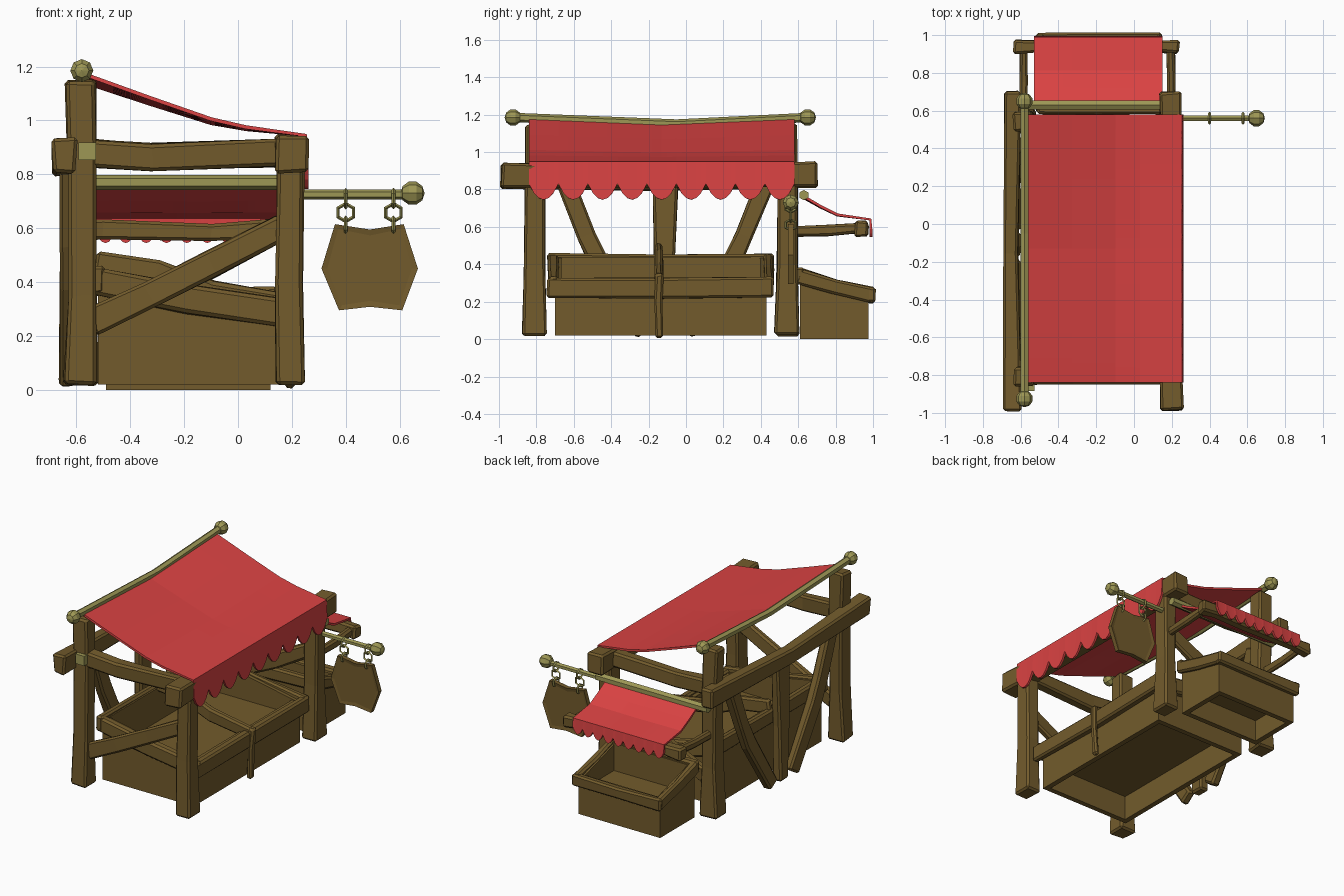
import bpy, bmesh, math, random
from mathutils import Vector, Matrix

if "Cube" in bpy.data.objects:
    bpy.data.objects.remove(bpy.data.objects["Cube"])

random.seed(4)


def material(name, rgb):
    m = bpy.data.materials.new(name)
    m.diffuse_color = (*rgb, 1)
    m.use_nodes = True
    m.node_tree.nodes["Principled BSDF"].inputs["Base Color"].default_value = m.diffuse_color
    return m


WOOD = material("wood", (0.17, 0.105, 0.025))
RED = material("red_cloth", (0.70, 0.055, 0.055))
BRASS = material("brass", (0.34, 0.31, 0.09))
X, Y, Z = Vector((1, 0, 0)), Vector((0, 1, 0)), Vector((0, 0, 1))


def finish(name, bm, mat):
    bmesh.ops.recalc_face_normals(bm, faces=bm.faces)
    me = bpy.data.meshes.new(name)
    bm.to_mesh(me)
    bm.free()
    me.materials.append(mat)
    ob = bpy.data.objects.new(name, me)
    bpy.context.collection.objects.link(ob)
    return ob


def sweep(name, pts, sizes, side, mat=WOOD, sides=4, jitter=0.0, bevel=0.0):
    """Section of (width along side, height across it) carried along a path."""
    pts = [Vector(p) for p in pts]
    if not isinstance(sizes, list):
        sizes = [sizes] * len(pts)
    bm, rings = bmesh.new(), []
    for i, p in enumerate(pts):
        t = (pts[min(i + 1, len(pts) - 1)] - pts[max(i - 1, 0)]).normalized()
        up = t.cross(side).normalized()
        k = 0.5 / math.cos(math.pi / 4) if sides == 4 else 0.5
        ring = []
        for j in range(sides):
            a = 2 * math.pi * (j + 0.5) / sides
            q = p + side * math.cos(a) * sizes[i][0] * k + up * math.sin(a) * sizes[i][1] * k
            q += Vector([random.uniform(-jitter, jitter) for _ in range(3)])
            ring.append(bm.verts.new(q))
        rings.append(ring)
    for a, b in zip(rings, rings[1:]):
        for j in range(sides):
            bm.faces.new((a[j], a[(j + 1) % sides], b[(j + 1) % sides], b[j]))
    bm.faces.new(rings[0])
    bm.faces.new(rings[-1])
    ob = finish(name, bm, mat)
    if bevel:
        mod = ob.modifiers.new("chamfer", 'BEVEL')
        mod.width, mod.segments = bevel, 1
    return ob


def timber(name, pts, sizes, side):
    return sweep(name, pts, sizes, side, jitter=0.006, bevel=0.012)


def knob(name, loc, axis, r=0.045):
    bm = bmesh.new()
    rot = Z.rotation_difference(axis).to_matrix().to_4x4()
    bmesh.ops.create_uvsphere(bm, u_segments=8, v_segments=5, radius=r,
                              matrix=Matrix.Translation(loc) @ rot)
    finish(name, bm, BRASS)


# Corner posts: tall on the left, short on the right
for y, end in ((-0.81, "front"), (0.54, "back")):
    timber(end + "_tall_post", [(-0.585, y, 0.02), (-0.58, y, 0.35), (-0.58, y + .005, 0.85), (-0.585, y, 1.15)],
           [(0.125, 0.13), (0.105, 0.11), (0.10, 0.105), (0.11, 0.10)], X)
    timber(end + "_short_post", [(0.195, y, 0.02), (0.19, y, 0.4), (0.195, y, 0.86)],
           [(0.115, 0.13), (0.095, 0.105), (0.10, 0.11)], X)
    # Cross rail and diagonal brace between the posts
    timber(end + "_cross_rail", [(-0.56, y, 0.88), (-0.32, y, 0.865), (0.2, y, 0.88)], (0.075, 0.10), Y)
    timber(end + "_diagonal_brace", [(-0.55, y, 0.25), (-0.33, y, 0.35), (-0.1, y, 0.465), (0.17, y, 0.61)],
           (0.05, 0.10), Y)

# Long rails along the stall
timber("left_long_rail", [(-0.645, -0.99, 0.87), (-0.65, -0.15, 0.845), (-0.645, 0.70, 0.87)],
       [(0.09, 0.13), (0.075, 0.10), (0.09, 0.13)], X)
timber("right_long_rail", [(0.20, -0.985, 0.875), (0.195, -0.75, 0.875), (0.195, 0.4, 0.875), (0.195, 0.70, 0.88)],
       [(0.125, 0.14), (0.11, 0.12), (0.11, 0.12), (0.12, 0.14)], X)

# Left wall: centre stud and V braces
timber("centre_stud", [(-0.63, -0.11, 0.02), (-0.63, -0.115, 0.4), (-0.63, -0.11, 0.82)],
       [(0.07, 0.09), (0.06, 0.11), (0.06, 0.14)], X)
for s, n in ((-1, "front"), (1, "back")):
    timber(n + "_wall_brace", [(-0.63, -0.11 + s * d, z) for d, z in ((0.11, 0.03), (0.35, 0.40), (0.42, 0.55), (0.53, 0.83))],
           (0.06, 0.10), X)


def crate(name, P, side_u, side_v, u, v, z0, tops, rim, over, floor_z):
    """Open crate, high at u[0] and low at u[1]; P maps (u, v, z) to the world."""
    (u0, u1), (v0, v1), (t0, t1) = u, v, tops
    th = 0.035
    for uu, t, n in ((u0 + th / 2, t0, "high"), (u1 - th / 2, t1, "low")):
        h = t - 0.02 - z0
        sweep(f"{name}_{n}_wall", [P(uu, v0, z0 + h / 2), P(uu, v1, z0 + h / 2)], (th, h), side_u)
    for vv, n in ((v0 + th / 2, "a"), (v1 - th / 2, "b")):
        bm = bmesh.new()
        corners = ((u0, z0), (u1, z0), (u1, t1 - 0.02), (u0, t0 - 0.02))
        f = bm.faces.new([bm.verts.new(P(a, vv - th / 2, b)) for a, b in corners])
        new = bmesh.ops.extrude_face_region(bm, geom=[f])["geom"]
        bmesh.ops.translate(bm, verts=[e for e in new if isinstance(e, bmesh.types.BMVert)],
                            vec=Vector(P(0, th, 0)))
        finish(f"{name}_side_wall_{n}", bm, WOOD)
        w = v0 - over / 2 + 0.01 if n == "a" else v1 + over / 2 - 0.01
        timber(f"{name}_side_rim_{n}", [P(u0 - over / 2, w, t0 - rim / 2), P((u0 + u1) / 2, w, (t0 + t1 - rim) / 2 - 0.008),
                                        P(u1 + over, w, t1 - rim / 2)], (0.05, rim), side_v)
    sweep(f"{name}_floor", [P((u0 + u1) / 2, v0 + 0.01, floor_z), P((u0 + u1) / 2, v1 - 0.01, floor_z)],
          (u1 - u0 - 0.02, 0.03), side_u)
    for uu, t, n in ((u0, t0, "high"), (u1 + over / 2, t1, "low")):
        timber(f"{name}_{n}_rim", [P(uu, v0 - over, t - rim / 2), P(uu, (v0 + v1) / 2, t - rim / 2 - 0.005),
                                   P(uu, v1 + over, t - rim / 2)], (0.05, rim), side_u)


# Main goods crate and the small crate at the back end
crate("main_crate", lambda u, v, z: (u, v, z), X, Y, (-0.52, 0.16), (-0.70, 0.43), 0.02, (0.46, 0.33), 0.105, 0.04, 0.2)
crate("small_crate", lambda u, v, z: (v, u, z), Y, X, (0.61, 0.975), (-0.49, 0.12), 0.0, (0.38, 0.275), 0.08, 0.025, 0.16)
timber("crate_divider", [(-0.53, -0.145, 0.47), (-0.3, -0.145, 0.44), (-0.1, -0.145, 0.36), (0.205, -0.145, 0.31)],
       (0.045, 0.09), Y)
timber("crate_strap", [(0.19, -0.145, 0.01), (0.2, -0.145, 0.2), (0.205, -0.145, 0.35)], (0.04, 0.045), X)


def awning(name, P, profile, v, sag, drop, cusp, count):
    """Sagging cloth along profile (u, z), with a scalloped valance at its end."""
    bm = bmesh.new()
    n, rows = count * 6, []
    last_u, last_z = profile[-1]
    for i in range(n + 1):
        f = i / n
        vv = v[0] + (v[1] - v[0]) * f
        row = []
        for k, (u, z) in enumerate(profile):
            fade = 1 - k / (len(profile) - 1)
            row.append(bm.verts.new(P(u, vv, z - sag * fade * (1 - abs(2 * f - 1)))))
        wave = abs(math.sin(math.pi * f * count)) ** 0.8
        row.append(bm.verts.new(P(last_u + 0.004, vv, last_z - cusp - (drop - cusp) * wave)))
        rows.append(row)
    for a, b in zip(rows, rows[1:]):
        for k in range(len(a) - 1):
            bm.faces.new((a[k], a[k + 1], b[k + 1], b[k]))
    ob = finish(name, bm, RED)
    mod = ob.modifiers.new("thickness", 'SOLIDIFY')
    mod.thickness, mod.offset = 0.014, 0


awning("main_awning", lambda u, v, z: (u, v, z), [(-0.56, 1.168), (-0.33, 1.085), (-0.1, 1.005), (0.03, 0.975), (0.25, 0.945)],
       (-0.84, 0.58), 0.03, 0.2, 0.115, 9)
awning("small_awning", lambda u, v, z: (v, u, z), [(0.635, 0.76), (0.72, 0.71), (0.81, 0.665), (0.985, 0.64)],
       (-0.53, 0.15), 0.008, 0.095, 0.05, 9)

# Small awning frame: two arms and an outer bar
for x, n in ((-0.585, "left"), (0.195, "right")):
    timber(n + "_awning_arm", [(x, 0.55, 0.575), (x, 0.75, 0.58), (x, 0.96, 0.595)], (0.04, 0.055), X)
timber("awning_outer_bar", [(-0.64, 0.94, 0.59), (-0.5, 0.94, 0.595), (-0.1, 0.945, 0.585), (0.12, 0.94, 0.595), (0.24, 0.94, 0.59)],
       [(0.075, 0.085), (0.06, 0.07), (0.06, 0.06), (0.06, 0.07), (0.075, 0.085)], Y)

# Brass poles and knobs
sweep("main_awning_pole", [(-0.58, -0.92, 1.185), (-0.58, -0.05, 1.15), (-0.58, 0.65, 1.185)], (0.05, 0.05), X, BRASS, 6)
knob("front_pole_knob", (-0.58, -0.925, 1.185), Y)
knob("back_pole_knob", (-0.58, 0.65, 1.185), Y)
sweep("small_awning_pole", [(-0.61, 0.63, 0.77), (0.22, 0.63, 0.77)], (0.055, 0.055), Y, BRASS, 6)
sweep("sign_pole", [(0.15, 0.56, 0.725), (0.65, 0.56, 0.725)], (0.036, 0.036), Y, BRASS, 6)
knob("sign_pole_knob", (0.648, 0.56, 0.73), X)
sweep("brass_peg", [(-0.56, -0.885, 0.885), (-0.56, -0.8, 0.885)], (0.065, 0.065), X, BRASS)

# Hanging sign: outlined board with a recessed face on both sides
outline = [(0.36, 0.615), (0.49, 0.595), (0.615, 0.615), (0.668, 0.45), (0.61, 0.295), (0.49, 0.308), (0.375, 0.295), (0.31, 0.45)]
bm = bmesh.new()
face = bm.faces.new([bm.verts.new((x, 0.545, z)) for x, z in outline])
new = bmesh.ops.extrude_face_region(bm, geom=[face])["geom"]
bmesh.ops.translate(bm, verts=[e for e in new if isinstance(e, bmesh.types.BMVert)], vec=(0, 0.03, 0))
bmesh.ops.recalc_face_normals(bm, faces=bm.faces)
bmesh.ops.inset_individual(bm, faces=[f for f in bm.faces if len(f.verts) == 8], thickness=0.022, depth=-0.004)
finish("hanging_sign", bm, WOOD)

# Chain links holding the sign
for x in (0.40, 0.577):
    for z, r, flat in ((0.71, 0.033, False), (0.658, 0.033, True), (0.61, 0.03, False)):
        bpy.ops.mesh.primitive_torus_add(location=(x, 0.56, z), major_radius=r, minor_radius=0.007,
                                         major_segments=6, minor_segments=4,
                                         rotation=(math.pi / 2, math.pi / 6, 0) if flat else (0, math.pi / 2, 0))
        link = bpy.context.object
        link.name = "chain_link"
        link.data.materials.append(BRASS)
